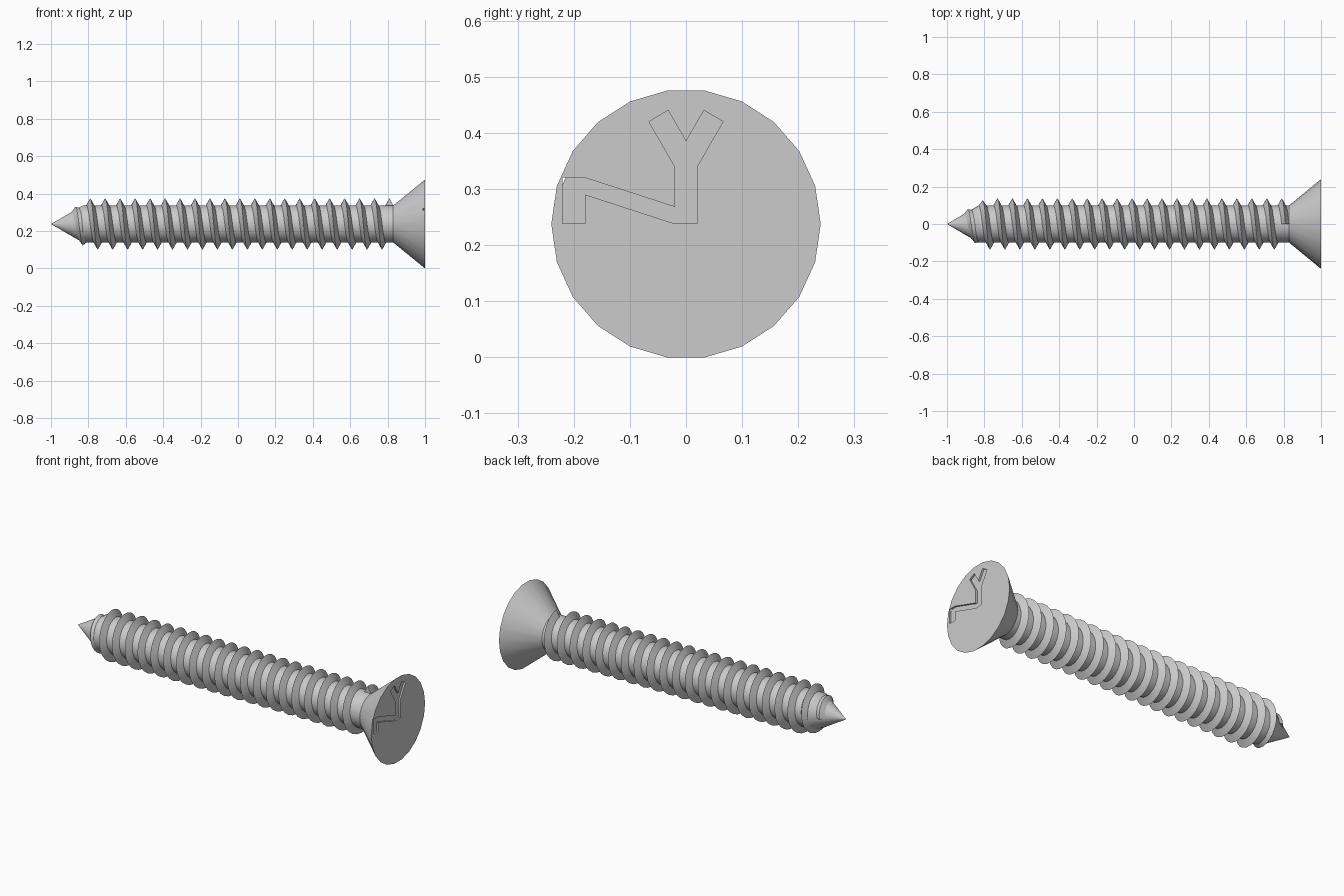
import bpy, bmesh
from math import sin, cos, pi, radians

if "Cube" in bpy.data.objects:
    bpy.data.objects.remove(bpy.data.objects["Cube"])

AXIS_Z = 0.2375      # height of the screw axis
SIDES = 22
CORE = 0.10          # shank radius
HEAD_X, TAPER_X = 0.83, -0.83

steel = bpy.data.materials.new("grey steel")
steel.diffuse_color = (0.6, 0.6, 0.6, 1)
steel.use_nodes = True
steel.node_tree.nodes["Principled BSDF"].inputs["Base Color"].default_value = (0.6, 0.6, 0.6, 1)


def finish(name, bm):
    """Turn a bmesh into a named steel object."""
    bmesh.ops.recalc_face_normals(bm, faces=bm.faces)
    mesh = bpy.data.meshes.new(name)
    bm.to_mesh(mesh)
    bm.free()
    mesh.materials.append(steel)
    obj = bpy.data.objects.new(name, mesh)
    bpy.context.collection.objects.link(obj)
    return obj


def activate(obj):
    bpy.ops.object.select_all(action='DESELECT')
    obj.select_set(True)
    bpy.context.view_layer.objects.active = obj


def smooth(obj):
    activate(obj)
    bpy.ops.object.shade_smooth_by_angle(angle=radians(30))


def point(bm, x, r, a):
    return bm.verts.new((x, r * cos(a), AXIS_Z + r * sin(a)))


def bridge(bm, a, b):
    n = len(a)
    for i in range(n):
        j = (i + 1) % n
        bm.faces.new((a[i], a[j], b[j], b[i]))


def lathe(name, profile):
    """Revolve (x, radius) pairs round the screw axis and cap the ends."""
    bm = bmesh.new()
    rings = [[point(bm, x, r, 2 * pi * i / SIDES) for i in range(SIDES)] for x, r in profile]
    for a, b in zip(rings, rings[1:]):
        bridge(bm, a, b)
    bm.faces.new(rings[0])
    bm.faces.new(rings[-1])
    bmesh.ops.remove_doubles(bm, verts=bm.verts, dist=1e-5)
    return finish(name, bm)


# Pointed shank
shank = lathe("shank", [(-0.9999, 0.0001), (TAPER_X, CORE), (HEAD_X, CORE)])

# Countersunk head
head = lathe("head", [(HEAD_X, CORE), (1.0, 0.24)])

# Shallow drive recess in the head face
outline = [(-0.22, 0.32), (-0.18, 0.32), (-0.02, 0.268), (-0.02, 0.34), (-0.066, 0.42),
           (-0.032, 0.44), (0, 0.385), (0.032, 0.44), (0.066, 0.42), (0.02, 0.34),
           (0.02, 0.238), (-0.02, 0.238), (-0.18, 0.29), (-0.18, 0.238), (-0.22, 0.238)]
bm = bmesh.new()
floor, lid = [[bm.verts.new((x, y, z)) for y, z in outline] for x in (0.99, 1.05)]
bridge(bm, floor, lid)
bm.faces.new(floor)
bm.faces.new(lid)
cutter = finish("recess_cutter", bm)
cutter.hide_render = True
cut = head.modifiers.new("drive_recess", 'BOOLEAN')
cut.operation = 'DIFFERENCE'
cut.solver = 'EXACT'
cut.object = cutter
activate(head)
bpy.ops.object.modifier_apply(modifier=cut.name)
bpy.data.objects.remove(cutter)

# Right-handed V thread, shrinking along the tapered tip
PITCH, START, TURNS, STEPS = 0.08, -0.89, 21.25, 24
HALF_WIDTH = 0.022
bm = bmesh.new()
sections = []
for k in range(int(TURNS * STEPS) + 1):
    a = 2 * pi * k / STEPS
    x = START + PITCH * k / STEPS
    crest = min(0.1375, 0.079 + 0.59 * (x - START))

    def root(px):
        return 0.97 * min(CORE, CORE * (px + 1) / (TAPER_X + 1))
    sections.append([point(bm, x - HALF_WIDTH, root(x - HALF_WIDTH), a),
                     point(bm, x, crest, a),
                     point(bm, x + HALF_WIDTH, root(x + HALF_WIDTH), a)])
for a, b in zip(sections, sections[1:]):
    bridge(bm, a, b)
bm.faces.new(sections[0])
bm.faces.new(sections[-1])
thread = finish("thread", bm)

for part in (shank, head, thread):
    smooth(part)
